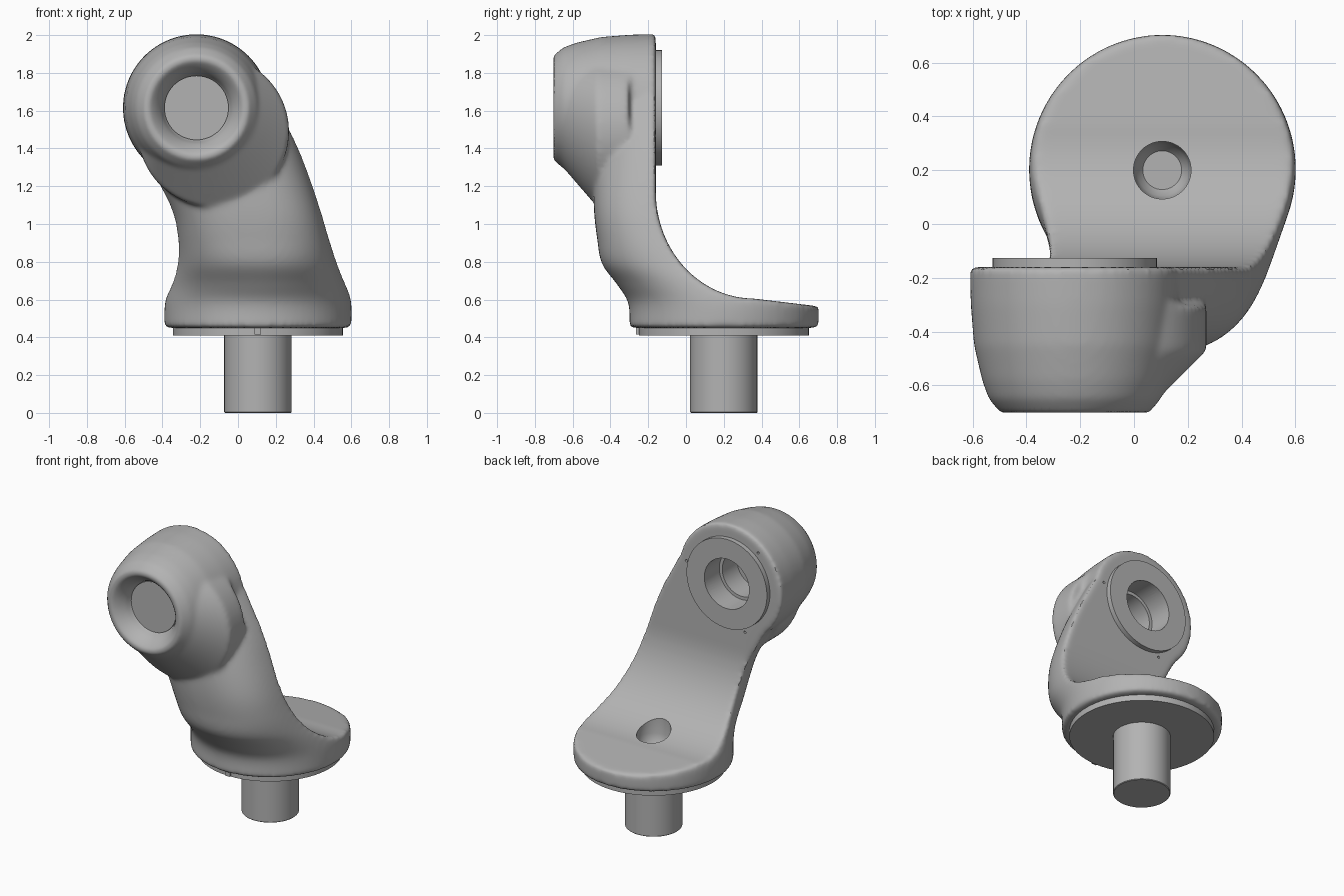
import bpy, bmesh, math
from mathutils import Vector

default = bpy.data.objects.get("Cube")
if default:
    bpy.data.objects.remove(default, do_unlink=True)

grey = bpy.data.materials.new("mid_grey")
grey.use_nodes = True
colour = (0.45, 0.45, 0.45, 1)
grey.diffuse_color = colour
grey.node_tree.nodes["Principled BSDF"].inputs["Base Color"].default_value = colour

SEGMENTS = 64
BASE = Vector((0.105, 0.2, 0))       # axis of the stem and foot
HEAD = Vector((-0.22, 0, 1.615))     # axis of the head, along y


def finish(obj, degrees=35):
    obj.data.shade_smooth()
    obj.data.set_sharp_from_angle(angle=math.radians(degrees))


def loft(name, rings, loop=False):
    """Skin a list of point rings; cap the ends, or join last to first."""
    bm = bmesh.new()
    rows = [[bm.verts.new(p) for p in ring] for ring in rings]
    pairs = list(zip(rows, rows[1:]))
    if loop:
        pairs.append((rows[-1], rows[0]))
    else:
        bm.faces.new(rows[0])
        bm.faces.new(rows[-1])
    for a, b in pairs:
        for i in range(len(a)):
            j = (i + 1) % len(a)
            bm.faces.new((a[i], a[j], b[j], b[i]))
    bmesh.ops.recalc_face_normals(bm, faces=bm.faces)
    mesh = bpy.data.meshes.new(name)
    bm.to_mesh(mesh)
    bm.free()
    obj = bpy.data.objects.new(name, mesh)
    bpy.context.collection.objects.link(obj)
    mesh.materials.append(grey)
    finish(obj)
    return obj


def circle(centre, radius, upright):
    pts = []
    for i in range(SEGMENTS):
        a = math.tau * i / SEGMENTS
        u, v = radius * math.cos(a), radius * math.sin(a)
        pts.append(centre + (Vector((u, v, 0)) if upright else Vector((u, 0, v))))
    return pts


def lathe_z(name, profile):
    return loft(name, [circle(BASE + Vector((0, 0, z)), r, True) for r, z in profile])


def lathe_y(name, profile, loop=False):
    return loft(name, [circle(HEAD + Vector((0, y, 0)), r, False) for r, y in profile], loop)


def catmull(a, b, c, d, t):
    return [0.5 * (2 * q + (r - p) * t + (2 * p - 5 * q + 4 * r - s) * t * t
                   + (3 * q - p - 3 * r + s) * t ** 3) for p, q, r, s in zip(a, b, c, d)]


def section(row):
    """Horizontal slice of the arm: superellipse with separate front and back depth."""
    z, left, right, front, mid, back, power = row
    pts = []
    for i in range(SEGMENTS):
        a = math.tau * i / SEGMENTS
        c, s = math.cos(a), math.sin(a)
        x = math.copysign(abs(c) ** (2 / power), c) * (right - left) / 2
        y = math.copysign(abs(s) ** (2 / power), s) * (back if s > 0 else mid - front)
        pts.append(Vector(((left + right) / 2 + x, mid + y, z)))
    return pts


def boolean(obj, tool, operation):
    tool.hide_render = True
    mod = obj.modifiers.new(tool.name, "BOOLEAN")
    mod.operation, mod.object, mod.solver = operation, tool, "EXACT"


def bake(obj, tools):
    """Apply the modifier stack and drop the helper objects."""
    bpy.context.view_layer.update()
    graph = bpy.context.evaluated_depsgraph_get()
    mesh = bpy.data.meshes.new_from_object(obj.evaluated_get(graph))
    obj.modifiers.clear()
    obj.data = mesh
    for tool in tools:
        bpy.data.objects.remove(tool, do_unlink=True)
    mesh.materials.clear()
    mesh.materials.append(grey)


# Arm: height, left, right, front, middle, back depth, squareness
rows = [
    (0.45, -0.39, 0.60, -0.30, 0.2, 0.5, 2),
    (0.58, -0.387, 0.60, -0.305, 0.2, 0.5, 2),
    (0.68, -0.355, 0.575, -0.365, 0.15, 0.5, 2.1),
    (0.79, -0.325, 0.53, -0.445, 0.05, 0.45, 2.3),
    (0.92, -0.32, 0.485, -0.47, -0.05, 0.4, 2.5),
    (1.07, -0.35, 0.44, -0.487, -0.1, 0.3, 2.6),
    (1.25, -0.44, 0.38, -0.49, -0.1, 0.3, 2.6),
    (1.45, -0.55, 0.30, -0.48, -0.1, 0.3, 2.5),
    (1.75, -0.58, 0.14, -0.45, -0.1, 0.3, 2.4),
]
slices = []
padded = [rows[0]] + rows + [rows[-1]]
for k in range(len(rows) - 1):
    slices += [section(catmull(*padded[k:k + 4], t / 5)) for t in range(5)]
slices.append(section(rows[-1]))
body = loft("arm_body", slices)

# Round head and the flare that merges it into the arm
head = lathe_y("head_shape", [(0.392, -0.1), (0.387, -0.3), (0.375, -0.45), (0.345, -0.58),
                              (0.32, -0.65), (0.275, -0.703)])
flare = loft("flare_shape", [circle(Vector((x, y, z)), r, False) for x, y, z, r in
             ((-0.22, -0.69, 1.615, 0.27), (-0.13, -0.47, 1.49, 0.4), (-0.13, -0.3, 1.49, 0.4))])

# Curved back: flat behind the head, sweeping down to the foot
sweep = [(-0.16, 2.3)]
for i in range(25):
    a = math.pi / 2 * i / 24
    sweep.append((0.36 - 0.52 * math.cos(a), 1.17 - 0.565 * math.sin(a)))
sweep += [(0.72, 0.562), (1.1, 0.52), (1.1, 2.3)]
back_cut = loft("back_cutter", [[Vector((x, y, z)) for y, z in sweep] for x in (-1, 1)])

# Dished opening in the front of the head
dish = lathe_y("dish_cutter", [(0.265, -0.75), (0.25, -0.705), (0.215, -0.67), (0.188, -0.63),
                               (0.175, -0.59), (0.172, -0.57)])

for tool, operation in ((head, "UNION"), (flare, "UNION"),
                        (back_cut, "DIFFERENCE"), (dish, "DIFFERENCE")):
    boolean(body, tool, operation)

# Blend all the joins into one soft casting
remesh = body.modifiers.new("blend", "REMESH")
remesh.mode = "VOXEL"
remesh.voxel_size = 0.014
soften = body.modifiers.new("soften", "SMOOTH")
soften.factor = 0.5
soften.iterations = 12
bake(body, [head, flare, back_cut, dish])

# Crisp machined holes: stepped bore, foot socket and pin holes
bore = lathe_y("bore_cutter", [(0.17, 0), (0.17, -0.29), (0.148, -0.29), (0.148, -0.45)])
socket = lathe_z("socket_cutter", [(0.107, 0.9), (0.107, 0.58), (0.095, 0.53), (0.072, 0.5)])
tools = [bore, socket]
for angle in (10, 130, 250):
    a = math.radians(angle)
    spot = HEAD + Vector((math.cos(a), 0, math.sin(a))) * 0.335
    tools.append(loft("pin_cutter", [circle(spot + Vector((0, y, 0)), 0.008, False)
                                     for y in (-0.1, -0.19)]))
for tool in tools:
    boolean(body, tool, "DIFFERENCE")
bake(body, tools)
finish(body)

# Collar ring behind the head and the plug in its front
lathe_y("collar_ring", [(0.17, -0.17), (0.305, -0.17), (0.305, -0.127), (0.17, -0.127)], loop=True)
lathe_y("front_plug", [(0.17, -0.5), (0.17, -0.6)])

# Foot flange, locating tab and stem
lathe_z("foot_flange", [(0.45, 0.41), (0.45, 0.47)])
lathe_z("stem", [(0.174, 0), (0.178, 0.004), (0.178, 0.43)])
loft("locating_tab", [[Vector((BASE.x + sx * 0.018, y, z)) for sx, y in
                       ((-1, -0.265), (1, -0.265), (1, -0.2), (-1, -0.2))] for z in (0.415, 0.46)])
